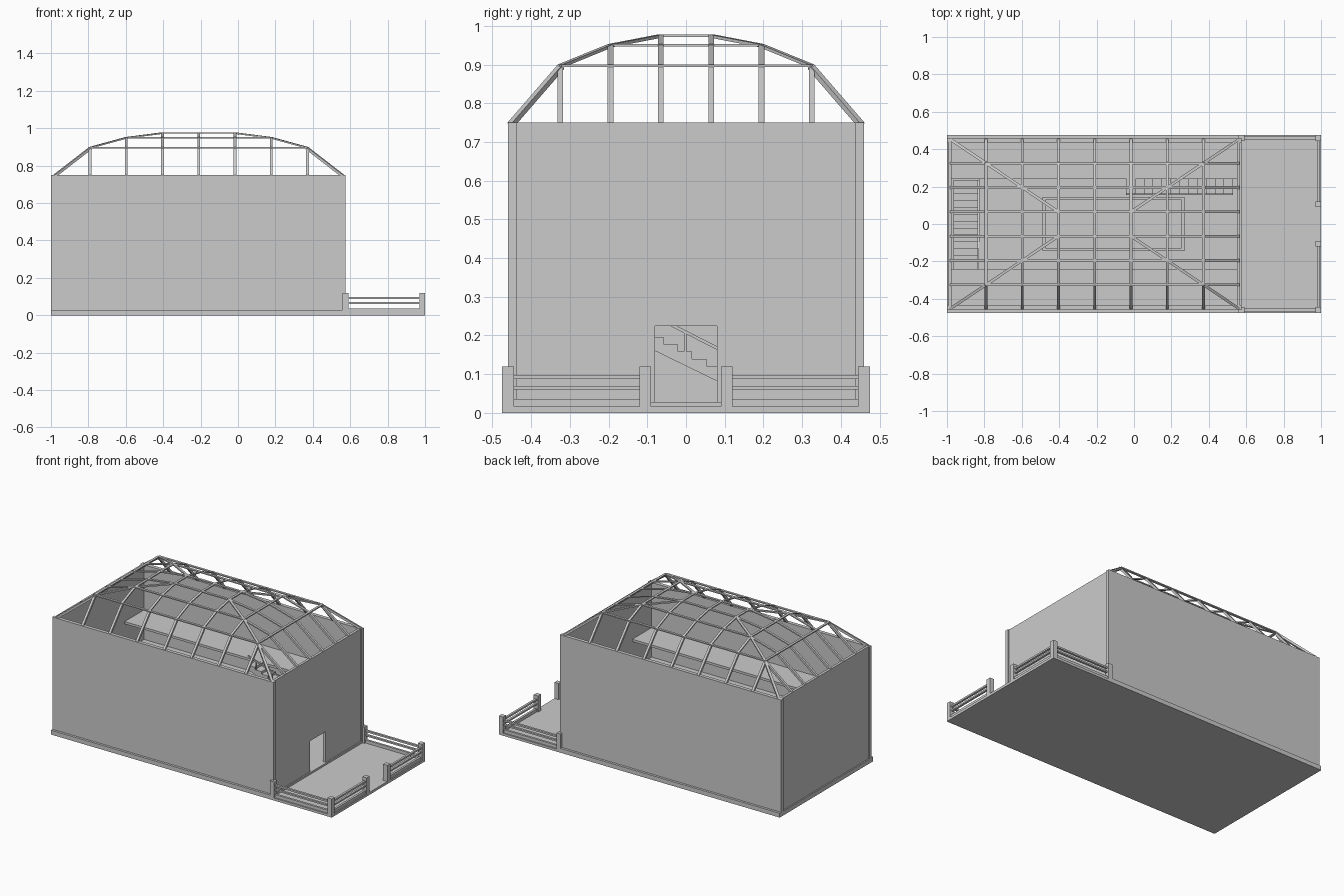
import bpy, bmesh
from mathutils import Vector, Matrix

if "Cube" in bpy.data.objects:
    bpy.data.objects.remove(bpy.data.objects["Cube"])


def add_box(bm, x, y, z):
    """Add an axis-aligned box from (min, max) ranges."""
    s = [r[1] - r[0] for r in (x, y, z)]
    c = [(r[0] + r[1]) / 2 for r in (x, y, z)]
    bmesh.ops.create_cube(bm, size=1, matrix=Matrix.Translation(c) @ Matrix.Diagonal((*s, 1)))


def add_bar(bm, a, b, w, h):
    """Add a rectangular bar from a to b, top edge lying on the line."""
    a, b = Vector(a), Vector(b)
    d = b - a
    x = d.normalized()
    side = Vector((0, 0, 1)).cross(x)
    side = side.normalized() if side.length > 1e-4 else Vector((0, 1, 0))
    up = x.cross(side)
    rot = Matrix((x, side, up)).transposed().to_4x4()
    m = Matrix.Translation((a + b) / 2 - up * h / 2) @ rot @ Matrix.Diagonal((d.length, w, h, 1))
    bmesh.ops.create_cube(bm, size=1, matrix=m)


def finish(bm, name):
    bmesh.ops.recalc_face_normals(bm, faces=bm.faces)
    me = bpy.data.meshes.new(name)
    bm.to_mesh(me)
    bm.free()
    ob = bpy.data.objects.new(name, me)
    bpy.context.collection.objects.link(ob)
    return ob


def boxes(name, items):
    bm = bmesh.new()
    for it in items:
        add_box(bm, *it)
    return finish(bm, name)


def plate(name, z, outer, hole):
    """Rectangular floor with a rectangular hole; args are x0, x1, y0, y1."""
    a, b, c, d = outer
    e, f, g, h = hole
    boxes(name, [((a, e), (c, d), z), ((f, b), (c, d), z),
                 ((e, f), (c, g), z), ((e, f), (h, d), z)])


X0, X1 = -1.0, 0.575          # hall extent
WY, WT = 0.46, 0.75           # hall half width and wall top

# Base slab and hall plinth
boxes("base_slab", [((-1, 1), (-.475, .475), (0, .016))])
boxes("hall_plinth", [((X0, X1), (-.475, .475), (.016, .028))])

# Walls: long sides run past the slightly recessed end walls
for s, n in ((-1, "front"), (1, "back")):
    boxes(n + "_wall", [((X0, X1), sorted((s * .437, s * WY)), (.028, WT))])
boxes("left_wall", [((-.992, -.975), (-.437, .437), (.028, WT))])
boxes("door_wall", [((.55, .567), (-.437, -.08), (.028, WT)),
                    ((.55, .567), (.08, .437), (.028, WT)),
                    ((.55, .567), (-.08, .08), (.225, WT))])

# Terrace fence: posts, curb and two rails
fence = []
for s in (-1, 1):
    def yr(a, b):
        return sorted((s * a, s * b))
    for x, y in (((.56, .59), (.445, .475)), ((.97, 1), (.445, .475)), ((.97, 1), (.09, .12))):
        fence.append((x, yr(*y), (.01, .12)))
    for z in ((.01, .036), (.06, .07), (.087, .098)):
        fence.append(((.59, .97), yr(.453, .467), z))
        fence.append(((.978, .992), yr(.12, .445), z))
boxes("terrace_fence", fence)

# Upper galleries along both long walls
for s, n in ((-1, "front"), (1, "back")):
    boxes(n + "_gallery", [((-.975, .55), sorted((s * .24, s * .437)), (.445, .46))])

# First floor with a central opening, landing beside the stair
plate("first_floor", (.255, .27), (-.83, .55, -.437, .437), (-.47, .25, -.13, .13))
boxes("stair_landings", [((-.975, -.83), (-.437, -.24), (.255, .27)),
                         ((-.975, -.83), (.24, .437), (.255, .27))])

# Railing round the opening
bm = bmesh.new()
for z in ((.27, .278), (.33, .336)):
    for s in (-1, 1):
        add_box(bm, (-.49, .27), sorted((s * .13, s * .145)), z)
    for x in ((-.49, -.47), (.25, .27)):
        add_box(bm, x, (-.13, .13), z)
for i in range(7):
    x = -.48 + i * .74 / 6
    for y in (-.137, .137):
        add_box(bm, (x - .004, x + .004), (y - .004, y + .004), (.27, .335))
finish(bm, "opening_railing")


def stair(name, steps, start, run, rise, across, axis):
    """Stepped flight with a sloped underside; axis 0 = along x, 1 = along y."""
    pts = [(start, 0.0)]
    for i in range(steps):
        pts += [(start + i * run, (i + 1) * rise), (start + (i + 1) * run, (i + 1) * rise)]
    end = start + steps * run
    pts += [(end, steps * rise - .032), (start + run * 1.2, 0)]
    return pts, across, axis


def build_stair(name, steps, start, run, rise, z0, across, axis):
    pts, (a, b), _ = stair(name, steps, start, run, rise, across, axis)
    bm = bmesh.new()

    def place(u, z, v):
        return (u, v, z + z0) if axis == 0 else (v, u, z + z0)
    f = bm.faces.new([bm.verts.new(place(u, z, a)) for u, z in pts])
    ext = bmesh.ops.extrude_face_region(bm, geom=[f])
    off = Vector((0, b - a, 0)) if axis == 0 else Vector((b - a, 0, 0))
    bmesh.ops.translate(bm, vec=off, verts=[e for e in ext["geom"] if isinstance(e, bmesh.types.BMVert)])
    # handrail on the open side
    n = steps * rise
    end = start + steps * run
    rail = b if axis == 1 else a
    add_bar(bm, place(start, .065, rail), place(end, n + .065, rail), .008, .008)
    for i in range(5):
        t = (i + .5) / 5
        u = start + (end - start) * t
        p = Vector(place(u, n * t, rail))
        add_box(bm, (p.x - .003, p.x + .003), (p.y - .003, p.y + .003), (p.z - .01, p.z + .062))
    finish(bm, name)


# Lower flight on the left wall, upper flight beside the back gallery
build_stair("lower_stair", 13, .235, -.0365, .0186, .028, (-.965, -.832), 1)
build_stair("upper_stair", 12, .53, -.0475, .0158, .27, (.16, .24), 0)

# Roof lattice: stepped hip grid, height set by ring number
hs = (.75, .90, .953, .978)
xs = [-.985 + i * (1.55 / 8) for i in range(9)]
ys = [-.455 + j * .13 for j in range(8)]


def node(i, j):
    return (xs[i], ys[j], hs[min(i, 8 - i, j, 7 - j)])


def ring(i, j):
    return min(i, 8 - i, j, 7 - j)


bm = bmesh.new()
for i in range(9):
    for j in range(8):
        for di, dj in ((1, 0), (0, 1)):
            k, m = i + di, j + dj
            if k > 8 or m > 7 or (ring(i, j) == 0 and ring(k, m) == 0):
                continue
            low = 0 in (ring(i, j), ring(k, m))
            add_bar(bm, node(i, j), node(k, m), .015, .014 if low else .007)
# Hip rafters
for fi in (False, True):
    for fj in (False, True):
        for k in range(3):
            p, q = [node(8 - t if fi else t, 7 - t if fj else t) for t in (k, k + 1)]
            add_bar(bm, p, q, .015, .014 if k == 0 else .008)
finish(bm, "roof_lattice")
